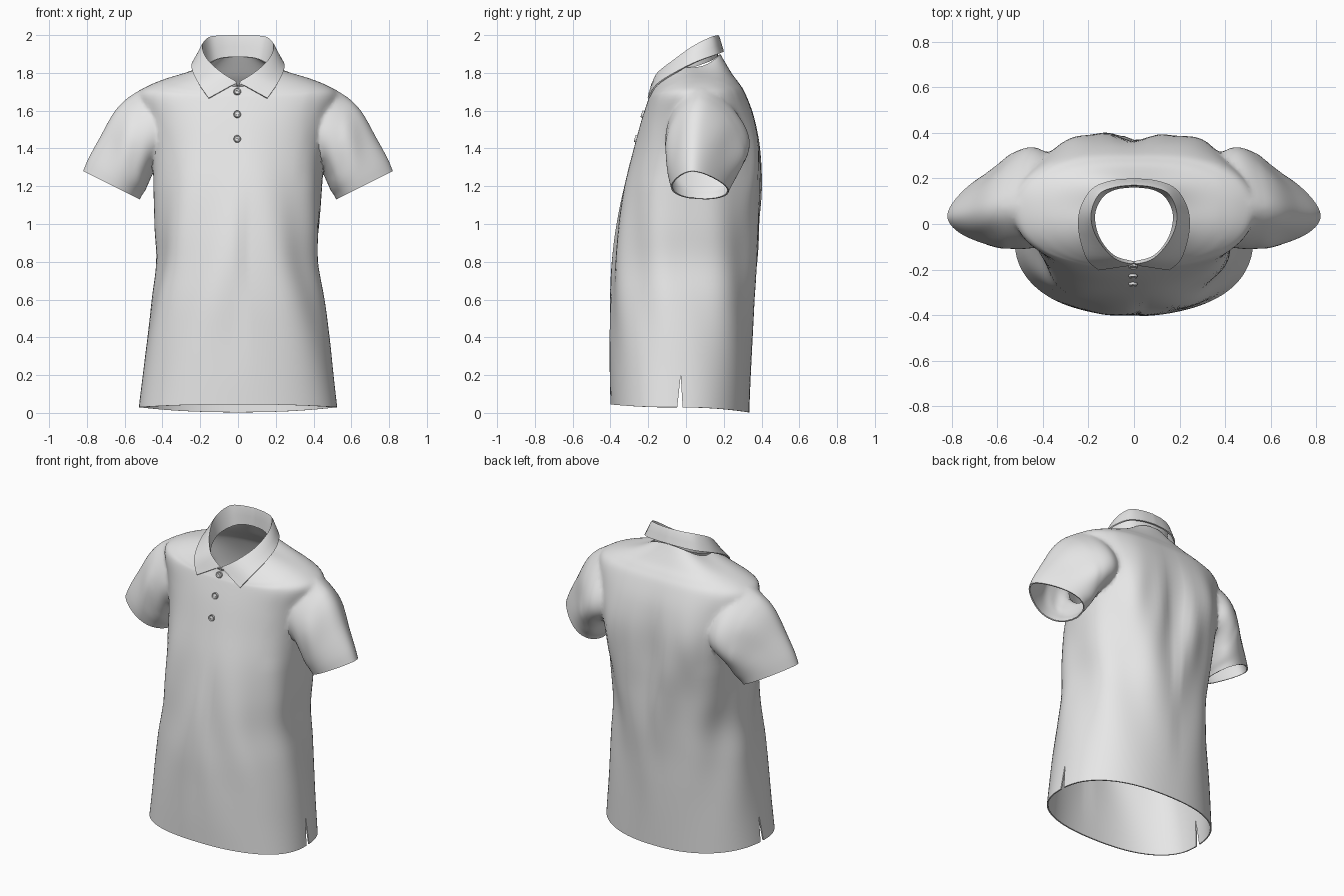
import bpy, bmesh, math
from mathutils import Vector

cube = bpy.data.objects.get("Cube")
if cube:
    bpy.data.objects.remove(cube)

fabric = bpy.data.materials.new("light_grey_fabric")
fabric.use_nodes = True
GREY = (0.8, 0.8, 0.8, 1)
fabric.diffuse_color = GREY
fabric.node_tree.nodes["Principled BSDF"].inputs["Base Color"].default_value = GREY


def smooth_rows(rows, steps):
    """Catmull-Rom interpolation of tuples of numbers."""
    out = []
    for i in range(len(rows) - 1):
        p = [rows[max(0, min(len(rows) - 1, i + k))] for k in (-1, 0, 1, 2)]
        for s in range(steps):
            t = s / steps
            out.append([b + t / 2 * (c - a + t * (2 * a - 5 * b + 4 * c - d + t * (3 * (b - c) + d - a)))
                        for a, b, c, d in zip(*p)])
    return out + [list(rows[-1])]


def make_object(name, bm):
    bmesh.ops.recalc_face_normals(bm, faces=bm.faces[:])
    mesh = bpy.data.meshes.new(name)
    bm.to_mesh(mesh)
    bm.free()
    obj = bpy.data.objects.new(name, mesh)
    mesh.materials.append(fabric)
    bpy.context.collection.objects.link(obj)
    return obj


def activate(obj):
    bpy.ops.object.select_all(action='DESELECT')
    obj.select_set(True)
    bpy.context.view_layer.objects.active = obj


def apply_mod(obj, kind, **settings):
    mod = obj.modifiers.new(kind.title(), kind)
    for key, value in settings.items():
        setattr(mod, key, value)
    activate(obj)
    bpy.ops.object.modifier_apply(modifier=mod.name)


def shade(obj, degrees):
    activate(obj)
    bpy.ops.object.shade_smooth_by_angle(angle=math.radians(degrees))


def loft(name, rings):
    """Closed solid through rings; returns it with the two cap centres."""
    bm = bmesh.new()
    loops = [[bm.verts.new(p) for p in ring] for ring in rings]
    n = len(loops[0])
    for a, b in zip(loops, loops[1:]):
        for i in range(n):
            bm.faces.new((a[i], a[(i + 1) % n], b[(i + 1) % n], b[i]))
    centres = []
    for loop in (loops[0], loops[-1]):
        c = sum((v.co for v in loop), Vector()) / n
        centres.append(c)
        hub = bm.verts.new(c)
        for i in range(n):
            bm.faces.new((loop[i], loop[(i + 1) % n], hub))
    return make_object(name, bm), centres


def bell(x, mid, width):
    return math.exp(-((x - mid) / width) ** 2)


def power(v, e):
    return math.copysign(abs(v) ** e, v)


# Torso: z front, z side, z back, half width, y front, y back, y of side seam
TORSO = [
    (.045, .03, .003, .525, -.40, .335, -.06),
    (.2, .2, .2, .505, -.403, .342, -.05),
    (.4, .4, .4, .482, -.403, .35, -.04),
    (.6, .6, .6, .455, -.40, .36, -.03),
    (.8, .8, .8, .425, -.385, .378, -.02),
    (1, 1, 1, .435, -.36, .395, 0),
    (1.2, 1.2, 1.2, .445, -.325, .41, .02),
    (1.4, 1.4, 1.4, .46, -.275, .405, .05),
    (1.55, 1.56, 1.56, .49, -.235, .372, .06),
    (1.66, 1.685, 1.69, .53, -.2, .32, .06),
    (1.685, 1.735, 1.745, .47, -.19, .285, .06),
    (1.70, 1.77, 1.79, .38, -.183, .25, .06),
    (1.715, 1.80, 1.845, .28, -.177, .215, .05),
    (1.73, 1.83, 1.90, .19, -.172, .182, .03),
]


def torso_ring(row, n=96):
    zf, zs, zb, w, yf, yb, yc = row
    ring = []
    for i in range(n):
        a = math.tau * i / n
        c, s = math.cos(a), math.sin(a)
        depth = yb - yc if s > 0 else yc - yf
        # the upper back is squarer than the rest
        e = .87 - (.17 * bell(zs, 1.4, .25) if s > 0 else 0)
        x = w * power(c, e)
        z = zs * c * c + (zb if s > 0 else zf) * s * s
        # soft cloth folds, strongest at mid height
        fold = bell(z, .85, .45) * .009 * math.sin(8 * a + 5 * z * (1 if c > 0 else -1))
        y = yc + depth * power(s, e) + fold * s
        if s > 0:  # hollow along the spine, ridges beside it
            y -= bell(z, 1.3, .3) * .045 * bell(x, 0, .11) * s
            y += bell(z, 1.3, .3) * .006 * math.sin(30 * abs(x) + 4 * z) * s
        ring.append((x + fold * c, y, z))
    return ring


shirt, torso_caps = loft("shirt_body", [torso_ring(r) for r in smooth_rows(TORSO, 5)])

# Sleeves: top x, top z, bottom x, bottom z, y front, y back
SLEEVE = [
    (.36, 1.72, .34, 1.34, -.08, .28),
    (.47, 1.728, .40, 1.31, -.11, .325),
    (.56, 1.685, .44, 1.28, -.118, .325),
    (.65, 1.60, .465, 1.235, -.12, .30),
    (.73, 1.46, .49, 1.18, -.108, .26),
    (.79, 1.35, .51, 1.15, -.095, .23),
    (.82, 1.28, .52, 1.13, -.085, .215),
]


def sleeve_ring(row, side, n=64):
    tx, tz, bx, bz, yf, yb = row
    ring = []
    for i in range(n):
        a = math.tau * i / n
        c, s = math.cos(a), math.sin(a)
        crease = 1 + .03 * bell(tx, .68, .08) * math.sin(6 * a + 14 * tx)
        # egg-shaped section, narrow along the outer edge
        width = s * (1 - .35 * c) * crease / 1.05
        ring.append((side * ((tx + bx) / 2 + (tx - bx) / 2 * c),
                     (yf + yb) / 2 + (yb - yf) / 2 * width - .03 * c,
                     (tz + bz) / 2 + (tz - bz) / 2 * c))
    return ring


openings = list(torso_caps)
for side in (1, -1):
    sleeve, caps = loft("sleeve", [sleeve_ring(r, side) for r in smooth_rows(SLEEVE, 5)])
    openings.append(caps[1])
    apply_mod(shirt, 'BOOLEAN', operation='UNION', solver='EXACT', object=sleeve)
    bpy.data.objects.remove(sleeve)

# Open the hem, neck and cuffs, soften the armholes, then thicken the cloth
bm = bmesh.new()
bm.from_mesh(shirt.data)
hubs = [v for v in bm.verts if any((v.co - c).length < .001 for c in openings)]
bmesh.ops.delete(bm, geom=hubs, context='VERTS')
bmesh.ops.remove_doubles(bm, verts=bm.verts[:], dist=.003)
armhole = [v for v in bm.verts if v.co.z > 1.24 and .34 < abs(v.co.x) - .14 * (v.co.z - 1.4) < .54]
for _ in range(6):
    bmesh.ops.smooth_vert(bm, verts=armhole, factor=.5, use_axis_x=True, use_axis_y=True, use_axis_z=True)
bm.to_mesh(shirt.data)
bm.free()
apply_mod(shirt, 'SOLIDIFY', thickness=.008, offset=-1)

# Side slits at the hem
bm = bmesh.new()
ends = [[bm.verts.new((x, y, z)) for y, z in ((-.055, -.05), (-.013, -.05), (-.028, .2))] for x in (-.7, .7)]
bm.faces.new(ends[0])
bm.faces.new(ends[1])
for i in range(3):
    j = (i + 1) % 3
    bm.faces.new((ends[0][i], ends[0][j], ends[1][j], ends[1][i]))
wedge = make_object("slit_cutter", bm)
wedge.hide_render = True
apply_mod(shirt, 'BOOLEAN', operation='DIFFERENCE', solver='EXACT', object=wedge)
bpy.data.objects.remove(wedge)
shade(shirt, 50)

# Collar, front to back: stand base, fold line, outer edge (xyz each)
COLLAR = [
    (0, -.168, 1.715, .006, -.178, 1.748, .155, -.2, 1.665),
    (.09, -.14, 1.74, .09, -.15, 1.80, .207, -.15, 1.74),
    (.155, -.06, 1.79, .165, -.06, 1.87, .24, -.04, 1.81),
    (.175, .04, 1.83, .19, .04, 1.94, .236, .06, 1.86),
    (.14, .12, 1.86, .155, .13, 1.985, .185, .15, 1.893),
    (.08, .155, 1.88, .085, .162, 1.994, .10, .187, 1.907),
    (0, .165, 1.885, 0, .172, 1.996, 0, .197, 1.912),
]
half = smooth_rows(COLLAR, 5)
flip = [[-v if k % 3 == 0 else v for k, v in enumerate(r)] for r in half[-2::-1]]
bm = bmesh.new()
strips = []
for row in half + flip:
    base, fold, edge = (Vector(row[k:k + 3]) for k in (0, 3, 6))
    drop = Vector((0, 0, .012))
    outer = fold.lerp(edge, .15)
    path = [base, base.lerp(fold, .5), fold - drop, fold, outer, fold.lerp(edge, .55), edge]
    strips.append([bm.verts.new(p) for p in path])
for a, b in zip(strips, strips[1:]):
    for i in range(len(a) - 1):
        bm.faces.new((a[i], a[i + 1], b[i + 1], b[i]))
collar = make_object("collar", bm)
apply_mod(collar, 'SOLIDIFY', thickness=.008, offset=0)
shade(collar, 50)

# Buttons set on the chest surface, with a raised rim and four studs
for k, z in enumerate((1.7, 1.58, 1.45)):
    hit, spot, normal, _ = shirt.ray_cast(Vector((-.004, -1, z)), Vector((0, 1, 0)))
    bm = bmesh.new()
    bmesh.ops.create_cone(bm, cap_ends=True, segments=24, radius1=.02, radius2=.018, depth=.012)
    top = [f for f in bm.faces if f.normal.z > .9]
    bmesh.ops.inset_region(bm, faces=top, thickness=.005)
    bmesh.ops.translate(bm, verts=top[0].verts[:], vec=(0, 0, -.004))
    for i in range(4):
        a = math.tau * (i + .5) / 4
        stud = bmesh.ops.create_cone(bm, cap_ends=True, segments=8, radius1=.002, radius2=.002, depth=.003)
        bmesh.ops.translate(bm, verts=stud["verts"], vec=(.005 * math.cos(a), .005 * math.sin(a), .003))
    button = make_object("button_" + str(k + 1), bm)
    button.rotation_euler = normal.to_track_quat('Z', 'Y').to_euler()
    button.location = spot + normal * .005
    shade(button, 35)
